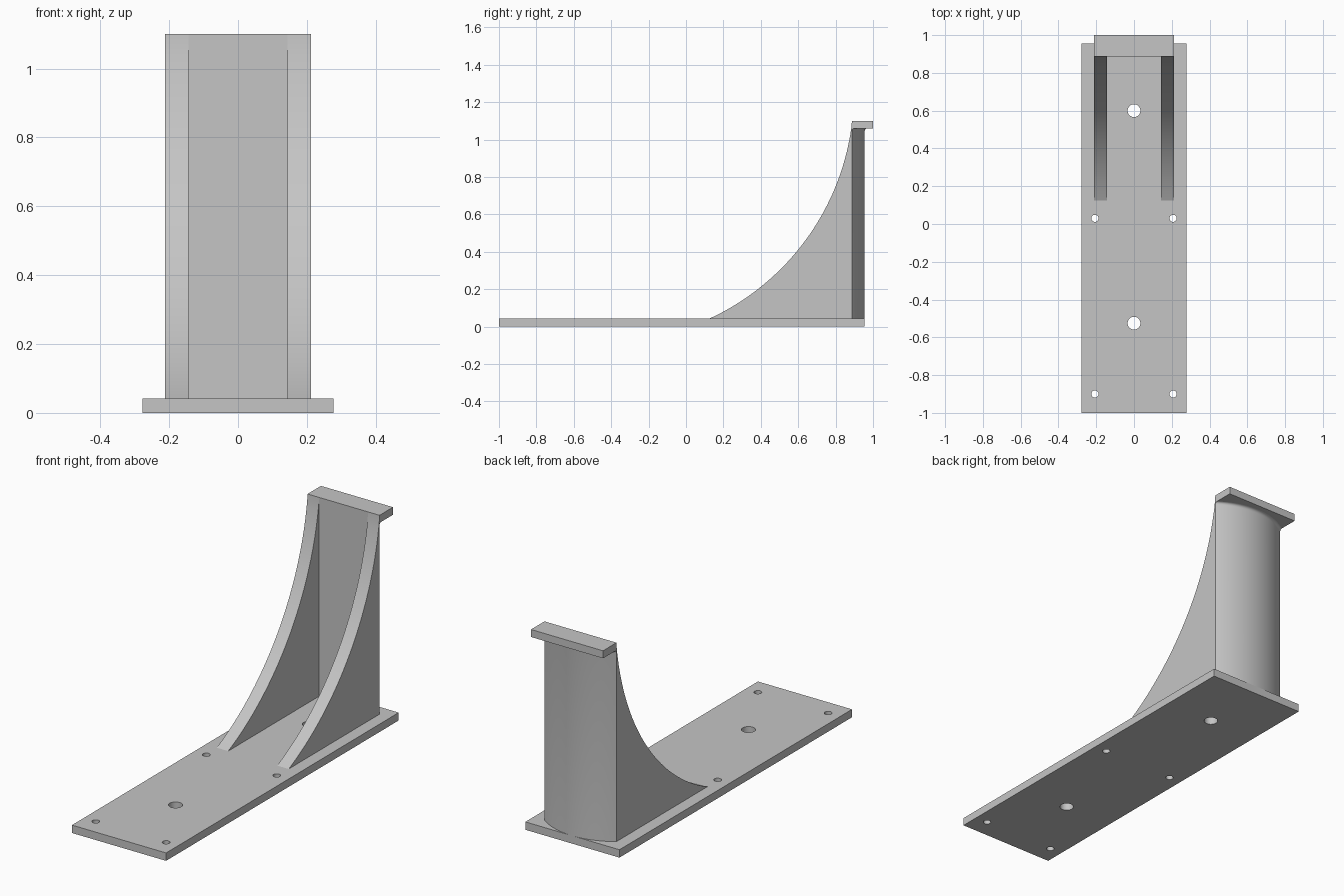
import bpy, bmesh, math
from mathutils import Matrix

if "Cube" in bpy.data.objects:
    bpy.data.objects.remove(bpy.data.objects["Cube"])

# Single painted-metal colour
grey = bpy.data.materials.new("light grey")
grey.use_nodes = True
colour = (0.56, 0.56, 0.56, 1)
grey.diffuse_color = colour
grey.node_tree.nodes["Principled BSDF"].inputs["Base Color"].default_value = colour

BASE_TOP, CAP_BOTTOM, TOP = 0.042, 1.06, 1.1
HALF_W, RIB_IN, WALL_Y = 0.212, 0.144, 0.887


def finish(name, bm, smooth=False):
    bmesh.ops.recalc_face_normals(bm, faces=bm.faces)
    mesh = bpy.data.meshes.new(name)
    bm.to_mesh(mesh)
    bm.free()
    mesh.materials.append(grey)
    obj = bpy.data.objects.new(name, mesh)
    bpy.context.collection.objects.link(obj)
    bpy.ops.object.select_all(action="DESELECT")
    obj.select_set(True)
    bpy.context.view_layer.objects.active = obj
    if smooth:
        bpy.ops.object.shade_smooth_by_angle(angle=math.radians(30))
    return obj


def loft(name, rings, smooth=False):
    """Skin equal-length closed rings and cap both ends."""
    bm = bmesh.new()
    loops = [[bm.verts.new(p) for p in ring] for ring in rings]
    for a, b in zip(loops, loops[1:]):
        for i in range(len(a)):
            j = (i + 1) % len(a)
            bm.faces.new((a[i], a[j], b[j], b[i]))
    bm.faces.new(loops[0])
    bm.faces.new(loops[-1])
    return finish(name, bm, smooth)


def box(name, x, y0, y1, z0, z1):
    ring = [(-x, y0), (x, y0), (x, y1), (-x, y1)]
    return loft(name, [[(px, py, z) for px, py in ring] for z in (z0, z1)])


# Base plate with screw holes
cutters = bmesh.new()
holes = [(0, 0.6, 0.034), (0, -0.525, 0.034)]
holes += [(s * 0.207, y, 0.019) for s in (-1, 1) for y in (0.03, -0.9)]
for x, y, r in holes:
    bmesh.ops.create_cone(cutters, cap_ends=True, segments=32, radius1=r, radius2=r,
                          depth=0.2, matrix=Matrix.Translation((x, y, 0)))
hole_cutter = finish("hole_cutter", cutters)
hole_cutter.hide_render = True
base = box("base_plate", 0.277, -1, 0.955, 0, BASE_TOP)
cut = base.modifiers.new("holes", "BOOLEAN")
cut.object = hole_cutter
cut.solver = "EXACT"
bpy.ops.object.modifier_apply(modifier=cut.name)
bpy.data.objects.remove(hole_cutter)
bpy.ops.object.shade_smooth_by_angle(angle=math.radians(30))

# Upright wall: flat front, bowed back, slight flare under the cap
bulge = 0.068
radius = (HALF_W ** 2 + bulge ** 2) / (2 * bulge)
span = math.asin(HALF_W / radius)


def wall_ring(z, flare):
    ring = []
    for i in range(33):
        a = span * (1 - i / 16)
        ring.append((radius * math.sin(a),
                     WALL_Y + bulge - radius * (1 - math.cos(a)) + flare * math.cos(a), z))
    return ring + [(-HALF_W, WALL_Y, z), (HALF_W, WALL_Y, z)]


rings = [wall_ring(BASE_TOP, 0)]
for i in range(5):
    a = i / 4 * math.pi / 2
    rings.append(wall_ring(CAP_BOTTOM - 0.015 * (1 - math.sin(a)), 0.015 * (1 - math.cos(a))))
loft("upright_wall", rings, True)

# Cap ledge
box("cap_ledge", HALF_W, WALL_Y, 1, CAP_BOTTOM, TOP)

# Side ribs with a concave arc edge
cy, cz, r = -0.43, 1.248, 1.327
start = math.asin((BASE_TOP - cz) / r)
end = math.asin((TOP - cz) / r)
profile = [(WALL_Y, BASE_TOP)]
for i in range(41):
    a = start + (end - start) * i / 40
    profile.append((min(WALL_Y, cy + r * math.cos(a)), cz + r * math.sin(a)))
profile[-1] = (WALL_Y, TOP)
for side, s in (("left", 1), ("right", -1)):
    loft(side + "_rib", [[(s * x, y, z) for y, z in profile] for x in (RIB_IN, HALF_W)], True)
